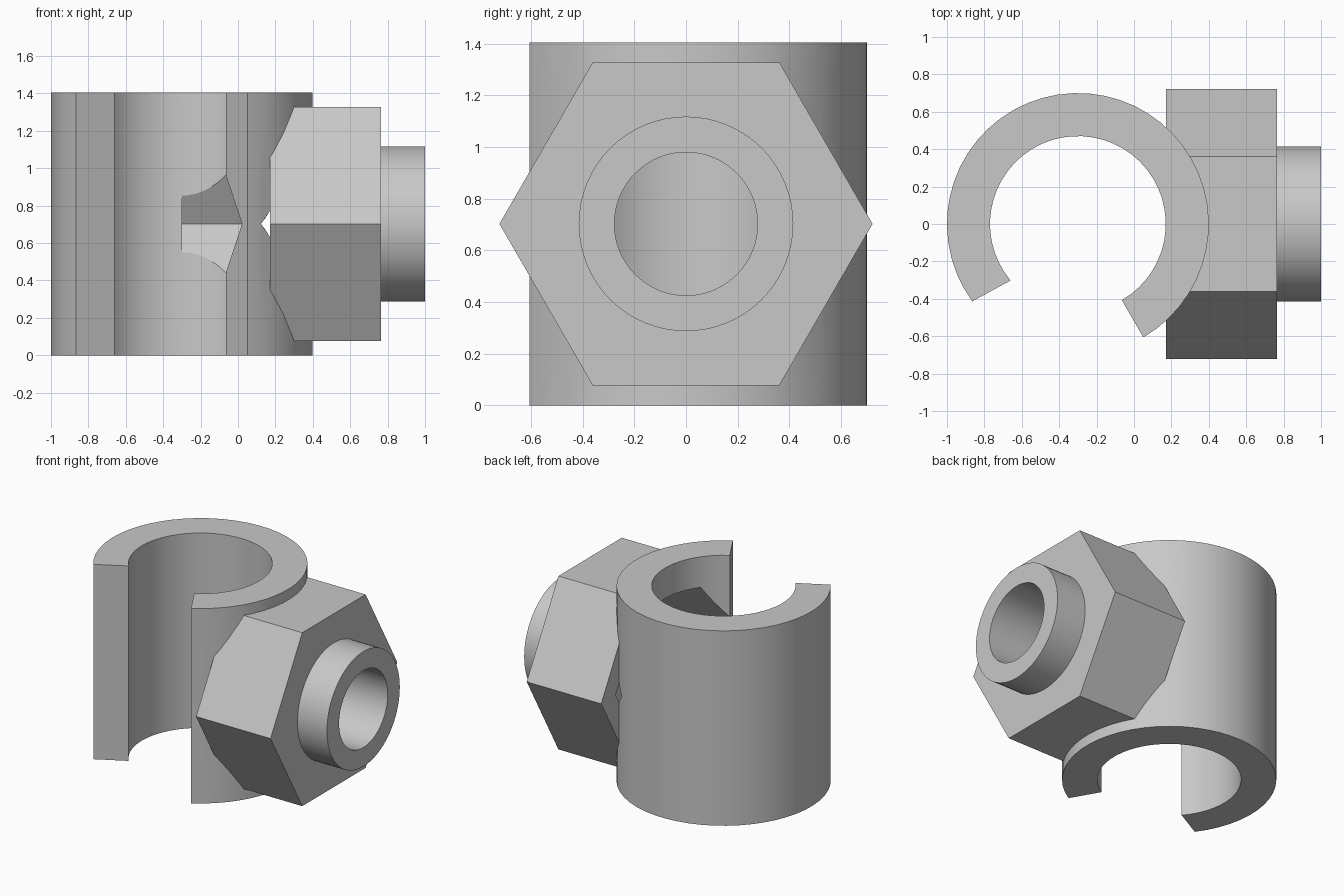
import bpy, bmesh
from math import pi, cos, sin, radians
from mathutils import Matrix, Vector

old = bpy.data.objects.get("Cube")
if old:
    bpy.data.objects.remove(old, do_unlink=True)

HEIGHT = 1.405
MID = HEIGHT / 2
RING_X = -0.30

grey = bpy.data.materials.new("plain grey")
grey.use_nodes = True
colour = (0.58, 0.58, 0.58, 1)
grey.diffuse_color = colour
grey.node_tree.nodes["Principled BSDF"].inputs["Base Color"].default_value = colour


def add_object(name, bm):
    bmesh.ops.recalc_face_normals(bm, faces=bm.faces)
    mesh = bpy.data.meshes.new(name)
    bm.to_mesh(mesh)
    bm.free()
    obj = bpy.data.objects.new(name, mesh)
    mesh.materials.append(grey)
    bpy.context.collection.objects.link(obj)
    return obj


def prism_x(name, radius, x0, x1, sides):
    """Prism along x with a corner pointing to +y."""
    bm = bmesh.new()
    ring = [bm.verts.new((x0, radius * cos(2 * pi * i / sides),
                          MID + radius * sin(2 * pi * i / sides)))
            for i in range(sides)]
    extrude(bm, ring, (x1 - x0, 0, 0))
    return add_object(name, bm)


def extrude(bm, verts, offset):
    face = bm.faces.new(verts)
    result = bmesh.ops.extrude_face_region(bm, geom=[face])
    moved = [v for v in result["geom"] if isinstance(v, bmesh.types.BMVert)]
    bmesh.ops.translate(bm, verts=moved, vec=Vector(offset))


def arc(radius, start, end, steps=40):
    angles = [radians(start + (end - start) * i / steps) for i in range(steps + 1)]
    return [(RING_X + radius * cos(a), radius * sin(a), 0) for a in angles]


# Open clip ring
bm = bmesh.new()
outline = arc(0.70, -60, 216.2) + arc(0.47, 220, -60)
extrude(bm, [bm.verts.new(p) for p in outline], (0, 0, HEIGHT))
body = add_object("clip_ring_with_nut_holder", bm)

# Hexagonal holder, round collar, and the pocket and bore through them
holder = prism_x("hex_holder", 0.7217, 0.171, 0.765, 6)
collar = prism_x("collar", 0.415, 0.70, 1.0, 64)
pocket = prism_x("hex_pocket_cutter", 0.557, RING_X, 0.62, 6)
bore = prism_x("bore_cutter", 0.277, 0.30, 1.1, 64)

tools = [(holder, "UNION"), (collar, "UNION"), (pocket, "DIFFERENCE"), (bore, "DIFFERENCE")]
for tool, operation in tools:
    mod = body.modifiers.new(tool.name, "BOOLEAN")
    mod.operation = operation
    mod.solver = "EXACT"
    mod.object = tool

# Bake the booleans and discard the helpers
bpy.context.view_layer.update()
evaluated = body.evaluated_get(bpy.context.evaluated_depsgraph_get())
final_mesh = bpy.data.meshes.new_from_object(evaluated)
body.modifiers.clear()
body.data = final_mesh
for tool, _ in tools:
    bpy.data.objects.remove(tool, do_unlink=True)

# Smooth the round walls, keep the edges crisp
bpy.ops.object.select_all(action="DESELECT")
body.select_set(True)
bpy.context.view_layer.objects.active = body
bpy.ops.object.shade_smooth_by_angle(angle=radians(25))
